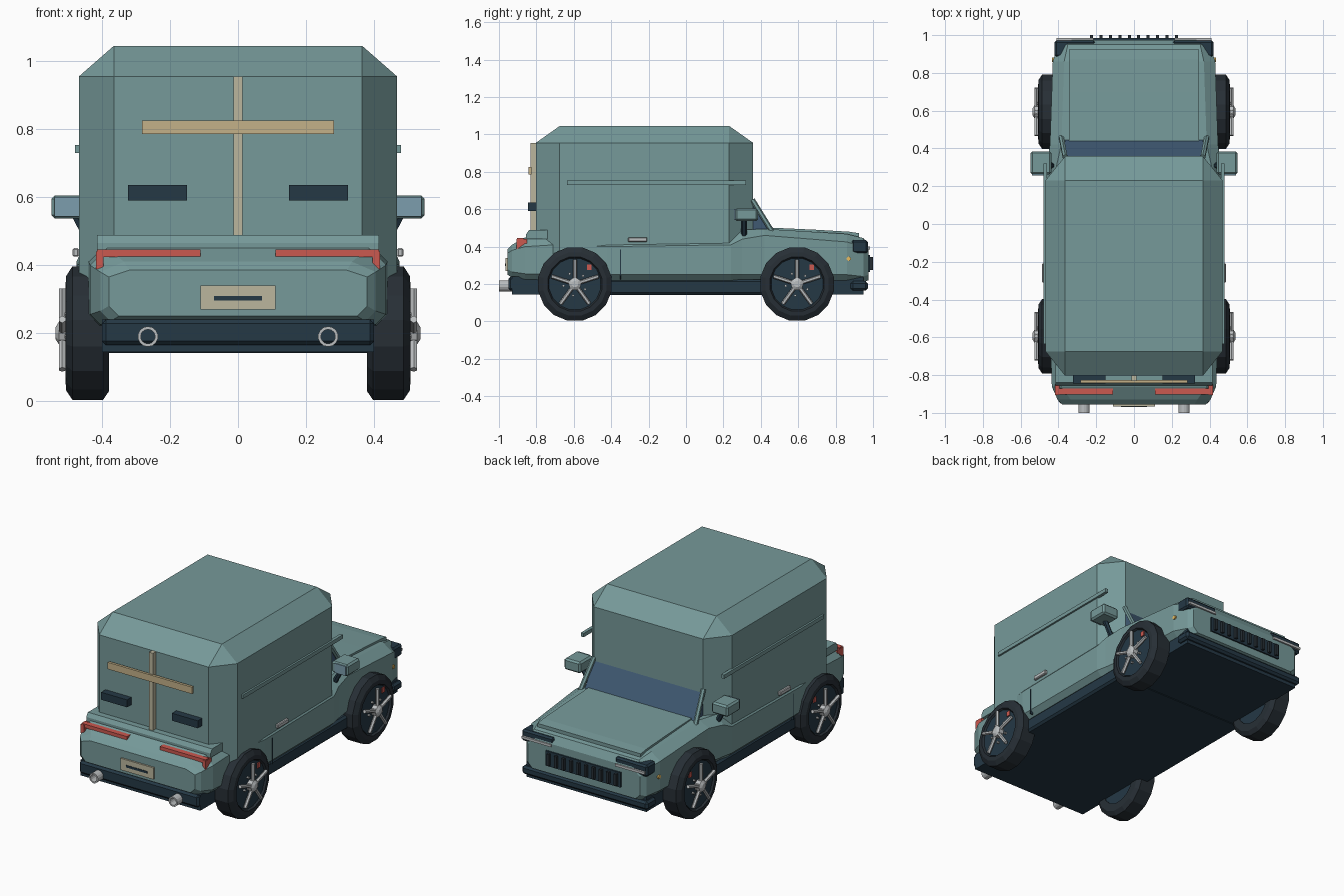
import bpy, bmesh, math
from mathutils import Vector, Matrix

if "Cube" in bpy.data.objects:
    bpy.data.objects.remove(bpy.data.objects["Cube"])


def mat(name, r, g, b):
    m = bpy.data.materials.new(name)
    m.diffuse_color = (r, g, b, 1)
    m.use_nodes = True
    m.node_tree.nodes["Principled BSDF"].inputs["Base Color"].default_value = m.diffuse_color
    return m


TEAL = mat("teal_paint", 0.18, 0.32, 0.32)
NAVY = mat("dark_trim", 0.018, 0.04, 0.06)
BLACK = mat("tyre_rubber", 0.02, 0.028, 0.036)
SILVER = mat("silver", 0.5, 0.52, 0.53)
GLASS = mat("glass", 0.05, 0.1, 0.17)
MIRROR = mat("mirror_glass", 0.2, 0.34, 0.42)
RED = mat("red_lamp", 0.6, 0.1, 0.08)
TAN = mat("tan", 0.55, 0.44, 0.25)
PLATE = mat("plate_cream", 0.5, 0.47, 0.34)
AMBER = mat("amber", 0.8, 0.5, 0.12)


def add(name, verts, faces, m):
    me = bpy.data.meshes.new(name)
    me.from_pydata([tuple(v) for v in verts], [], faces)
    bm = bmesh.new()
    bm.from_mesh(me)
    bmesh.ops.recalc_face_normals(bm, faces=bm.faces[:])
    bm.to_mesh(me)
    bm.free()
    ob = bpy.data.objects.new(name, me)
    bpy.context.scene.collection.objects.link(ob)
    me.materials.append(m)
    return ob


def loft(name, rings, m, closed=False):
    n, k = len(rings[0]), len(rings)
    verts = [v for r in rings for v in r]
    faces = [(i * n + j, i * n + (j + 1) % n, (i + 1) % k * n + (j + 1) % n, (i + 1) % k * n + j)
             for i in range(k if closed else k - 1) for j in range(n)]
    if not closed:
        faces += [tuple(range(n)), tuple(range((k - 1) * n, k * n))]
    return add(name, verts, faces, m)


def box(name, x, y, z, m, bevel=0.0):
    """Box between min and max on each axis, optional flat chamfer."""
    x, y, z = sorted(x), sorted(y), sorted(z)
    rings = [[(x[0], b, z[0]), (x[1], b, z[0]), (x[1], b, z[1]), (x[0], b, z[1])] for b in y]
    ob = loft(name, rings, m)
    if bevel:
        bm = bmesh.new()
        bm.from_mesh(ob.data)
        bmesh.ops.bevel(bm, geom=bm.edges[:], offset=bevel, segments=1, affect='EDGES')
        bm.to_mesh(ob.data)
        bm.free()
    return ob


def prism(name, profile, w, m):
    """Extrude a y,z profile across x from -w to w."""
    return loft(name, [[(x, y, z) for y, z in profile] for x in (-w, w)], m)


def lathe(name, profile, centre, axis, sides, m, closed=True):
    """Turn a (distance along axis, radius) profile."""
    rot = Vector((0, 0, 1)).rotation_difference(Vector(axis)).to_matrix()
    c = Vector(centre)
    rings = [[c + rot @ Vector((r * math.cos(a), r * math.sin(a), d))
              for a in [(i + 0.5) * 2 * math.pi / sides for i in range(sides)]] for d, r in profile]
    return loft(name, rings, m, closed)


def rod(name, a, b, r, sides, m):
    a, b = Vector(a), Vector(b)
    return lathe(name, [(0, r), ((b - a).length, r)], a, (b - a).normalized(), sides, m, False)


# Lower body: sections of (y, half width, bottom, shoulder, top, top inset)
sections = [(-0.955, 0.38, 0.25, 0.365, 0.385, 0.06), (-0.93, 0.405, 0.235, 0.38, 0.41, 0.07),
            (-0.86, 0.435, 0.225, 0.40, 0.45, 0.05), (-0.70, 0.44, 0.22, 0.41, 0.455, 0.04),
            (-0.42, 0.475, 0.22, 0.40, 0.45, 0.04), (0.24, 0.475, 0.22, 0.41, 0.46, 0.04),
            (0.30, 0.462, 0.22, 0.44, 0.49, 0.05), (0.42, 0.445, 0.22, 0.46, 0.495, 0.06),
            (0.86, 0.43, 0.22, 0.425, 0.468, 0.06), (0.95, 0.40, 0.21, 0.40, 0.445, 0.05),
            (0.975, 0.375, 0.22, 0.36, 0.40, 0.05)]
rings = []
for y, w, zb, zs, zt, ins in sections:
    half = [(w - 0.03, zb), (w, zb + 0.03), (w, zs), (w - ins, zt)]
    rings.append([(x, y, z) for x, z in half] + [(-x, y, z) for x, z in reversed(half)])
loft("lower_body", rings, TEAL)

# Tall cargo box: a stretched, chamfered cube
cargo = box("cargo_box", (-0.5, 0.5), (-0.5, 0.5), (-0.5, 0.5), TEAL, 0.11)
cargo.data.transform(Matrix.Translation((0, -0.222, 0.635)) @ Matrix.Diagonal((0.936, 1.162, 0.82, 1)))

# Floor, sills and bumpers
box("floor_pan", (-0.40, 0.40), (-0.93, 0.95), (0.145, 0.24), NAVY)
box("sill", (-0.45, 0.45), (-0.42, 0.42), (0.142, 0.225), NAVY, 0.012)
box("rear_bumper", (-0.40, 0.40), (-0.95, -0.86), (0.165, 0.24), NAVY, 0.012)
box("front_bumper", (-0.42, 0.42), (0.88, 0.972), (0.165, 0.215), NAVY, 0.012)

# Bonnet panel and rear deck
prism("bonnet_panel", [(0.42, 0.46), (0.42, 0.503), (0.70, 0.49), (0.87, 0.48), (0.925, 0.472),
                       (0.925, 0.44)], 0.345, TEAL)
prism("rear_deck", [(-0.855, 0.44), (-0.855, 0.465), (-0.84, 0.488), (-0.74, 0.488),
                    (-0.74, 0.44)], 0.415, TEAL)

# Windscreen and pillars
prism("windscreen", [(0.30, 0.47), (0.45, 0.485), (0.355, 0.635), (0.30, 0.635)], 0.365, GLASS)
for s in (-1, 1):
    rod("windscreen_pillar", (s * 0.385, 0.46, 0.48), (s * 0.365, 0.355, 0.65), 0.014, 6, TEAL)

# Grille
box("grille_panel", (-0.25, 0.25), (0.96, 0.984), (0.265, 0.355), NAVY)
for i in range(10):
    x = -0.225 + i * 0.05
    box("grille_bar", (x - 0.008, x + 0.008), (0.98, 1.0), (0.275, 0.345), BLACK)

# Wheels: 16-sided tyre, dark disc, five paired spokes, hub
for s in (-1, 1):
    for wy in (-0.594, 0.594):
        c = Vector((0, wy, 0.2))
        ax = (s, 0, 0)
        lathe("tyre", [(0.38, 0.13), (0.38, 0.175), (0.397, 0.2), (0.487, 0.2), (0.505, 0.172),
                       (0.507, 0.148), (0.485, 0.135)], c, ax, 16, BLACK)
        lathe("wheel_disc", [(0.385, 0.14), (0.497, 0.14)], c, ax, 16, NAVY, False)
        lathe("wheel_hub", [(0.49, 0.034), (0.527, 0.034), (0.537, 0.018)], c, ax, 10, SILVER, False)
        for i in range(5):
            a = math.pi / 2 + i * 2 * math.pi / 5
            d = Vector((0, math.cos(a), math.sin(a)))
            t = Vector((0, -d.z, d.y))
            o = c + Vector((s * 0.517, 0, 0))
            rod("wheel_spoke", o + d * 0.02, o + d * 0.132, 0.011, 6, SILVER)
            p = c + d * 0.055 + t * 0.028
            rod("wheel_bolt", p + Vector((s * 0.49, 0, 0)), p + Vector((s * 0.51, 0, 0)), 0.007, 6, SILVER)
        box("brake_caliper", (s * 0.49, s * 0.503), (wy + 0.065, wy + 0.09), (0.275, 0.305), RED)

# Side parts, mirrored left and right
for s in (-1, 1):
    box("side_rail", (s * 0.46, s * 0.479), (-0.635, 0.32), (0.73, 0.753), TEAL)
    box("door_handle", (s * 0.468, s * 0.486), (-0.31, -0.208), (0.425, 0.45), SILVER, 0.004)
    box("door_seam", (s * 0.46, s * 0.477), (-0.352, -0.347), (0.225, 0.385), NAVY)
    box("mirror_housing", (s * 0.438, s * 0.548), (0.262, 0.385), (0.537, 0.605), TEAL, 0.01)
    box("mirror_face", (s * 0.465, s * 0.54), (0.257, 0.264), (0.543, 0.6), MIRROR)
    rod("mirror_stalk", (s * 0.43, 0.31, 0.46), (s * 0.475, 0.31, 0.545), 0.015, 6, NAVY)
    # Headlamps
    box("headlamp", (s * 0.205, s * 0.42), (0.885, 0.972), (0.365, 0.435), NAVY, 0.01)
    box("headlamp_strip", (s * 0.215, s * 0.41), (0.968, 0.984), (0.385, 0.4), SILVER)
    rod("side_marker", (s * 0.41, 0.87, 0.335), (s * 0.434, 0.87, 0.335), 0.012, 8, AMBER)
    # Tail lamps
    box("tail_lamp", (s * 0.11, s * 0.415), (-0.903, -0.87), (0.424, 0.446), RED)
    box("tail_lamp_corner", (s * 0.395, s * 0.418), (-0.905, -0.85), (0.388, 0.44), RED)
    # Dark rear vents
    box("rear_vent", (s * 0.15, s * 0.323), (-0.845, -0.80), (0.59, 0.635), NAVY)
    # Exhaust pipe
    lathe("exhaust_pipe", [(0, 0.021), (0, 0.03), (0.1, 0.03), (0.1, 0.021)],
          (s * 0.265, -1.0, 0.19), (0, 1, 0), 14, SILVER)

# Rear straps and plate
box("vertical_strap", (-0.013, 0.013), (-0.832, -0.80), (0.488, 0.955), PLATE)
box("horizontal_strap", (-0.282, 0.282), (-0.842, -0.826), (0.785, 0.826), TAN)
box("rear_plate", (-0.11, 0.11), (-0.966, -0.945), (0.27, 0.34), PLATE)
box("plate_bar", (-0.07, 0.07), (-0.969, -0.96), (0.296, 0.309), NAVY)
